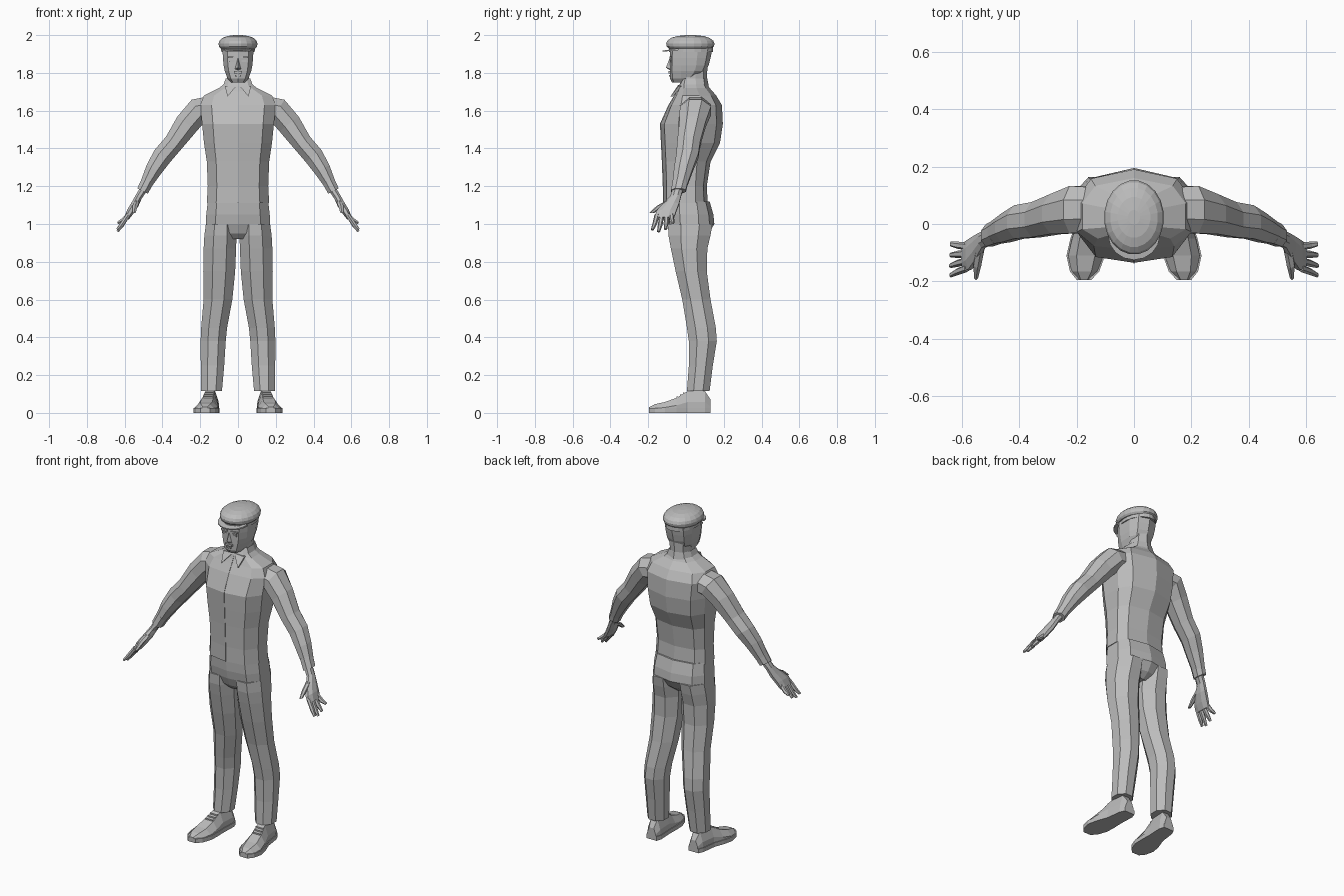
import bpy
import bmesh
import math
from mathutils import Vector

UNIT = 0.01  # all part sizes below are in hundredths of a unit

if "Cube" in bpy.data.objects:
    bpy.data.objects.remove(bpy.data.objects["Cube"], do_unlink=True)

grey = bpy.data.materials.new("plain grey")
grey.use_nodes = True
grey.diffuse_color = (0.5, 0.5, 0.5, 1)
grey.node_tree.nodes["Principled BSDF"].inputs["Base Color"].default_value = (0.5, 0.5, 0.5, 1)


def finish(name, bm, side=1):
    """Scale, optionally mirror, and store a mesh as a flat shaded object."""
    for v in bm.verts:
        v.co = Vector((v.co.x * side, v.co.y, v.co.z)) * UNIT
    bmesh.ops.recalc_face_normals(bm, faces=bm.faces)
    mesh = bpy.data.meshes.new(name)
    bm.to_mesh(mesh)
    bm.free()
    mesh.materials.append(grey)
    obj = bpy.data.objects.new(name, mesh)
    bpy.context.collection.objects.link(obj)
    return obj


def loft(name, rings, side=1):
    """Skin a list of equal-length point rings and cap both ends."""
    bm = bmesh.new()
    loops = [[bm.verts.new(p) for p in ring] for ring in rings]
    count = len(loops[0])
    for low, high in zip(loops, loops[1:]):
        for i in range(count):
            j = (i + 1) % count
            bm.faces.new((low[i], low[j], high[j], high[i]))
    bm.faces.new(loops[0][::-1])
    bm.faces.new(loops[-1])
    return finish(name, bm, side)


def hull(name, points, side=1):
    """Convex solid around a few corner points."""
    bm = bmesh.new()
    verts = [bm.verts.new(p) for p in points]
    result = bmesh.ops.convex_hull(bm, input=verts)
    loose = [v for v in result["geom_interior"] if isinstance(v, bmesh.types.BMVert)]
    bmesh.ops.delete(bm, geom=loose, context="VERTS")
    return finish(name, bm, side)


def box(name, centre, half, side=1):
    cx, cy, cz = centre
    hx, hy, hz = half
    return hull(name, [(cx + a * hx, cy + b * hy, cz + c * hz)
                       for a in (-1, 1) for b in (-1, 1) for c in (-1, 1)], side)


def body_ring(z, width, front, back):
    """Ten sided section with a keel line at front and back."""
    half = [(0, front), (0.7 * width, 0.85 * front), (width, 0.3 * front),
            (width, 0.45 * back), (0.75 * width, 0.83 * back), (0, back)]
    mirrored = [(-x, y) for x, y in half[-2:0:-1]]
    return [(x, y, z) for x, y in half + mirrored]


def oval_ring(z, x0, x1, y0, y1, sides=8):
    """Horizontal rounded section filling the given extents."""
    turn = math.pi / sides
    grow = 1 / math.cos(turn)
    pts = []
    for i in range(sides):
        a = 2 * math.pi * i / sides + turn
        pts.append(((x0 + x1) / 2 + grow * math.cos(a) * (x1 - x0) / 2,
                    (y0 + y1) / 2 + grow * math.sin(a) * (y1 - y0) / 2, z))
    return pts


def limb_rings(path, sides=8):
    """Sections across a path of (x, y, z, thickness, depth along y)."""
    rings = []
    for i, (x, y, z, thick, deep) in enumerate(path):
        before, after = path[max(i - 1, 0)], path[min(i + 1, len(path) - 1)]
        tangent = Vector((after[0] - before[0], 0, after[2] - before[2])).normalized()
        across = Vector((-tangent.z, 0, tangent.x))
        ring = []
        for k in range(sides):
            a = 2 * math.pi * (k + 0.5) / sides
            ring.append(Vector((x, y, z)) + across * thick * 1.05 * math.cos(a)
                        + Vector((0, deep * 1.05 * math.sin(a), 0)))
        rings.append(ring)
    return rings


# Jacket body
jacket = [(111, 16.5, -12, 11.5), (120, 16, -12, 11), (133, 16.5, -12.5, 13),
          (143, 18, -13, 18), (153, 19, -13.5, 19.5), (163, 20, -9, 19),
          (168, 18, -6, 16), (172, 10, -4, 12.5), (174, 7.5, -3, 11.5)]
loft("jacket", [body_ring(*r) for r in jacket])

# Front zip following the keel of the jacket
loft("zip", [[(-0.25, r[2] - 0.3, r[0]), (0.25, r[2] - 0.3, r[0]),
              (0.25, r[2] + 1, r[0]), (-0.25, r[2] + 1, r[0])] for r in jacket])

# Collar around the neck
loft("collar", [body_ring(*r) for r in
                [(170, 9.5, -5, 12.5), (173, 8, -4, 12), (177, 6.5, -1.5, 11.3), (176, 5.5, -0.5, 10)]])

# Trouser seat
loft("trouser_seat", [body_ring(*r) for r in
                      [(92, 8, -5, 8), (95, 13, -8, 12), (100, 17, -10, 15),
                       (105, 16.8, -11, 14.5), (112, 16, -11.5, 12.5)]])

# Neck and head
loft("neck", [body_ring(*r) for r in [(168, 7, -2, 11.5), (176, 5.8, 0, 11), (186, 6, 0, 11.5)]])
loft("head", [body_ring(*r) for r in
              [(175, 3.8, -7.5, -0.5), (177, 5.5, -8.5, 4), (181, 7, -8.6, 10.5), (184, 7.6, -8.6, 12),
               (188, 8, -8.6, 13), (193, 8.2, -8.5, 14)]])
hull("nose", [(0, -8.6, 188), (-1.6, -8.2, 182), (1.6, -8.2, 182),
              (0, -10.6, 182.8), (0, -8.3, 181.3)])
box("moustache", (0, -8.7, 180.3), (2.2, 0.6, 0.6))
box("lower_lip", (0, -8.6, 178.6), (1.5, 0.5, 0.4))

# Flat cap: band, domed crown and visor
loft("cap_band", [oval_ring(z, -8.7, 8.7, -9, 14.3, 20) for z in (191, 194)])
dome = [(193, 0.9), (194, 0.98), (195.5, 1), (197, 0.95), (198.5, 0.8), (199.5, 0.55), (200, 0.2)]
loft("cap_crown", [oval_ring(z, -10.3 * s, 10.3 * s, 2.3 - 12.8 * s, 2.3 + 12.8 * s, 20)
                   for z, s in dome])
visor = []
for i in range(9):
    a = math.pi * i / 8
    x, y = 9 * math.cos(a), -4 - 8.5 * math.sin(a)
    visor += [(x, y, 193 - 1.2 * math.sin(a)), (x, y, 192 - 0.8 * math.sin(a))]
hull("cap_visor", visor)

# Paired parts
arm = [(14, 5, 161, 7, 8), (21, 5, 160, 7, 8.5), (27, 3.5, 153, 6.6, 7.2),
       (34, 1.5, 143, 5.4, 6.3), (40, 0.7, 136, 5.4, 6), (44.5, -1.3, 129, 4.6, 5.2),
       (49, -3.2, 120.5, 3.2, 4)]
cuff = [(47.5, -2.7, 123.5, 3.5, 4.3), (50.5, -4, 117.5, 3.2, 4)]
palm = [(49, -3.8, 120, 2.1, 2.8), (52.5, -5.5, 114.5, 1.9, 2.9), (54.5, -8, 110.5, 2.1, 4.4),
        (57, -10.5, 106.5, 2, 5.4), (59, -11.5, 103, 1.4, 5.2)]
fingers = {"index": (-15.3, -17.8, 97), "middle": (-12.8, -14.5, 96),
           "ring": (-10.3, -10.8, 97.3), "little": (-7.8, -7, 100.5)}
leg = [(100, 1, 17, -9.5, 14), (94, 0.8, 17.8, -9.3, 13), (87, 1, 18.2, -8, 11.3),
       (75, 1.5, 18.4, -5.5, 11), (60, 3, 18.2, -2, 13), (45, 5.8, 19.5, 0.5, 15.8),
       (38, 6.5, 19.8, 1.5, 16.3), (25, 7.3, 19.7, 1.5, 14.2), (11.5, 8.5, 19.5, 0.5, 12.5)]
shoe = [(13, 14, 3, 7), (10, 14.2, 4.2, 11.5), (1, 15, 4.6, 11.5), (-5, 16, 5.8, 8),
        (-11, 16.8, 6.4, 5.8), (-16.5, 17.2, 4.8, 4.6), (-19.5, 17.4, 2.2, 3)]

for label, side in (("left", 1), ("right", -1)):
    # Sleeve, cuff and hand
    loft(label + "_sleeve", limb_rings(arm), side)
    loft(label + "_cuff", limb_rings(cuff), side)
    loft(label + "_hand", limb_rings(palm), side)
    for finger, (root, tip, low) in fingers.items():
        middle = (root + tip) / 2
        loft(label + "_" + finger + "_finger", limb_rings(
            [(58, root, 105, 1.2, 1.3), (61.3, middle, (103 + low) / 2, 1.2, 1.2),
             (63.8, tip, low, 0.7, 0.8)], 6), side)
    loft(label + "_thumb", limb_rings(
        [(53.5, -8, 112.5, 1.6, 2.2), (54.5, -13.5, 109.5, 1.5, 2),
         (55, -18.2, 105.8, 0.8, 1.3)], 6), side)

    # Trouser leg
    loft(label + "_trouser_leg", [oval_ring(*r) for r in leg], side)

    # Shoe, sole edge and laces
    loft(label + "_shoe", [[(x - w, y, 0), (x + w, y, 0), (x + w * 0.95, y, h * 0.5),
                            (x + w * 0.5, y, h), (x - w * 0.5, y, h), (x - w * 0.95, y, h * 0.5)]
                           for y, x, w, h in shoe], side)
    loft(label + "_sole", [[(x - w - 0.3, y, 0), (x + w + 0.3, y, 0),
                            (x + w + 0.3, y, 2.5), (x - w - 0.3, y, 2.5)]
                           for y, x, w, h in shoe], side)
    for step in range(3):
        box(label + "_lace", (15.3 + 0.3 * step, -1.2 - 1.7 * step, 10.4 - step),
            (2.4, 0.4, 0.4), side)

    # Collar flap, brow and eye
    hull(label + "_collar_flap", [(0.5, -4.2, 173.5), (7, -4, 173), (5.5, -8.2, 167.5),
                                  (5.5, -7, 167.5), (7, -2, 173), (0.5, -2.5, 173.5)], side)
    box(label + "_brow", (3.2, -8.2, 188.3), (2, 0.6, 0.5), side)
    box(label + "_eye", (3.2, -7.9, 186.3), (1.3, 0.4, 0.5), side)
